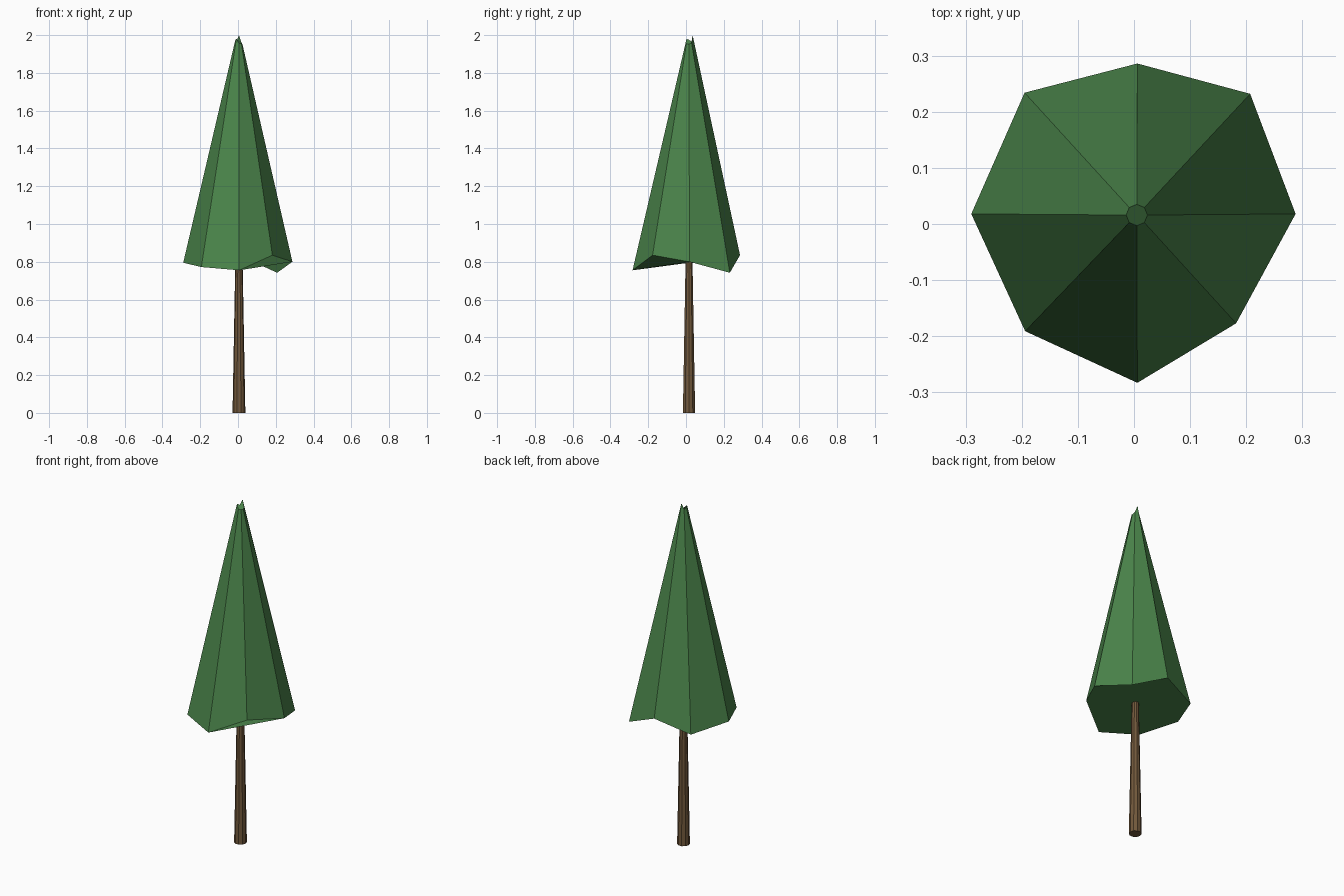
import bpy, bmesh, math
from mathutils import Vector

if "Cube" in bpy.data.objects:
    bpy.data.objects.remove(bpy.data.objects["Cube"])


def material(name, color):
    m = bpy.data.materials.new(name)
    m.diffuse_color = (*color, 1)
    m.use_nodes = True
    m.node_tree.nodes["Principled BSDF"].inputs["Base Color"].default_value = m.diffuse_color
    return m


def loft(name, lower, upper, mat):
    """Closed flat-shaded solid between two rings of points."""
    bm = bmesh.new()
    a = [bm.verts.new(p) for p in lower]
    b = [bm.verts.new(p) for p in upper]
    n = len(a)
    for i in range(n):
        j = (i + 1) % n
        bm.faces.new((a[i], a[j], b[j], b[i]))
    bm.faces.new(a[::-1])
    bm.faces.new(b)
    bmesh.ops.recalc_face_normals(bm, faces=bm.faces)
    mesh = bpy.data.meshes.new(name)
    bm.to_mesh(mesh)
    bm.free()
    mesh.materials.append(mat)
    ob = bpy.data.objects.new(name, mesh)
    bpy.context.collection.objects.link(ob)
    return ob


CX, CY = 0.005, 0.016


def ring(n, radius, heights):
    return [Vector((CX + radius * math.cos(math.tau * i / n),
                    CY + radius * math.sin(math.tau * i / n),
                    heights[i % len(heights)])) for i in range(n)]


# Foliage: irregular eight-sided hem rising to a small jagged tip
hem = [(0.288, 0.018, 0.80), (0.207, 0.232, 0.742), (0.006, 0.286, 0.835),
       (-0.195, 0.234, 0.775), (-0.29, 0.018, 0.795), (-0.194, -0.191, 0.772),
       (0.006, -0.283, 0.755), (0.182, -0.177, 0.835)]
tip = ring(8, 0.019, [1.95, 1.96, 2.0, 1.965, 1.975, 1.98, 1.955, 1.955])
loft("foliage", hem, tip, material("leaf_green", (0.07, 0.235, 0.07)))

# Trunk: slim tapered post ending inside the foliage
loft("trunk", ring(10, 0.034, [0.0]), ring(10, 0.019, [0.82]),
     material("bark_brown", (0.17, 0.10, 0.045)))
